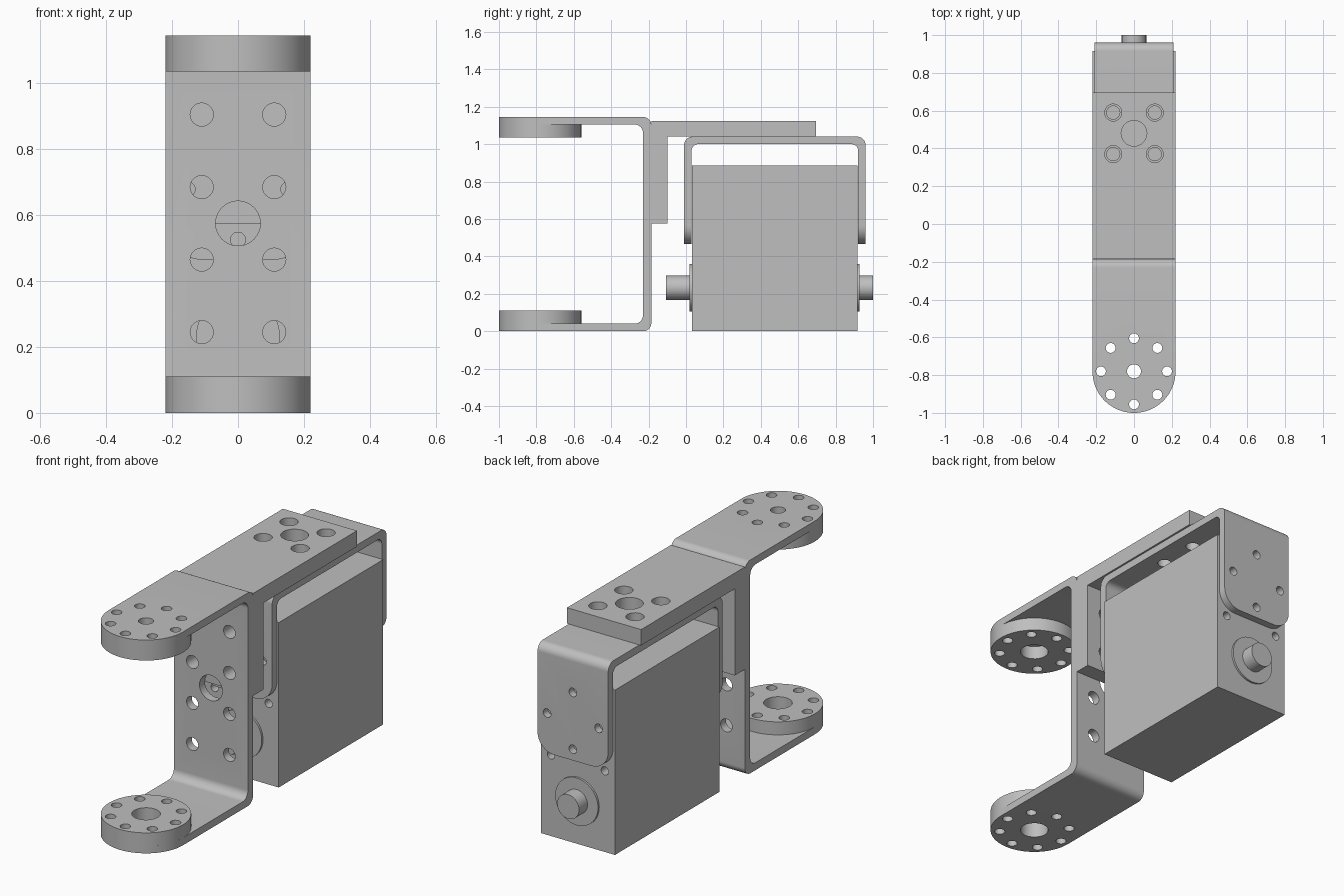
import bpy, bmesh, math
from mathutils import Vector

if "Cube" in bpy.data.objects:
    bpy.data.objects.remove(bpy.data.objects["Cube"])

grey = bpy.data.materials.new("plain grey")
grey.diffuse_color = (0.52, 0.52, 0.52, 1)
grey.use_nodes = True
grey.node_tree.nodes["Principled BSDF"].inputs["Base Color"].default_value = grey.diffuse_color

AXES = {'x': lambda a, b, t: (t, a, b),
        'y': lambda a, b, t: (a, t, b),
        'z': lambda a, b, t: (a, b, t)}


def rounded(pts, segs=12):
    """Outline from (a, b, radius) right-angle corners."""
    out = []
    for i, (a, b, r) in enumerate(pts):
        p = Vector((a, b))
        if r == 0:
            out.append(p)
            continue
        u = (Vector(pts[i - 1][:2]) - p).normalized()
        v = (Vector(pts[(i + 1) % len(pts)][:2]) - p).normalized()
        c = p + (u + v) * r
        for k in range(segs + 1):
            t = k / segs * math.pi / 2
            out.append(c - v * r * math.cos(t) - u * r * math.sin(t))
    return out


def circle(a, b, r, n=24):
    return [(a + r * math.cos(2 * math.pi * k / n), b + r * math.sin(2 * math.pi * k / n)) for k in range(n)]


def prism(name, axis, *solids):
    """Each solid is (outline, low, high), extruded along the axis."""
    bm = bmesh.new()
    for outline, lo, hi in solids:
        f = AXES[axis]
        low = [bm.verts.new(f(p[0], p[1], lo)) for p in outline]
        top = [bm.verts.new(f(p[0], p[1], hi)) for p in outline]
        bm.faces.new(low)
        bm.faces.new(top[::-1])
        n = len(low)
        for i in range(n):
            bm.faces.new((low[i], top[i], top[(i + 1) % n], low[(i + 1) % n]))
    bmesh.ops.recalc_face_normals(bm, faces=bm.faces)
    me = bpy.data.meshes.new(name)
    bm.to_mesh(me)
    bm.free()
    me.materials.append(grey)
    ob = bpy.data.objects.new(name, me)
    bpy.context.collection.objects.link(ob)
    return ob


def activate(ob):
    bpy.ops.object.select_all(action='DESELECT')
    ob.select_set(True)
    bpy.context.view_layer.objects.active = ob


def boolean(ob, cutter, op='DIFFERENCE'):
    cutter.hide_render = True
    m = ob.modifiers.new("cut", 'BOOLEAN')
    m.operation, m.solver, m.object = op, 'EXACT', cutter
    activate(ob)
    bpy.ops.object.modifier_apply(modifier=m.name)
    bpy.data.objects.remove(cutter)


def drill(ob, axis, holes, lo, hi):
    boolean(ob, prism("cutter", axis, *[(circle(a, b, r), lo, hi) for a, b, r in holes]))


W = 0.22          # half width
HY = -0.78        # horn centre
ring = [(0.175 * math.cos(k * math.pi / 4), HY + 0.175 * math.sin(k * math.pi / 4), 0.026) for k in range(8)]
parts = []

# front C bracket with round arm ends
c = prism("front_bracket", 'x', (rounded([
    (-1.1, 0, 0), (-0.185, 0, 0.045), (-0.185, 1.145, 0.045), (-1.1, 1.145, 0),
    (-1.1, 1.105, 0), (-0.23, 1.105, 0.045), (-0.23, 0.04, 0.045), (-1.1, 0.04, 0)]), -0.3, 0.3))
boolean(c, prism("plan", 'z', (rounded([(-W, -1, 0.2199), (W, -1, 0.2199), (W, 0.1, 0), (-W, 0.1, 0)], 20),
                               -0.2, 1.4)), 'INTERSECT')
drill(c, 'z', ring, -0.1, 1.3)
drill(c, 'z', [(0, HY, 0.07)], -0.1, 0.3)
drill(c, 'z', [(0, HY, 0.037)], 0.9, 1.3)
plate_holes = [(s * 0.11, z, 0.035) for s in (-1, 1) for z in (0.245, 0.465, 0.685, 0.905)]
drill(c, 'y', plate_holes + [(0, 0.575, 0.068)], -0.3, -0.15)
parts.append(c)

# horn discs inside the arms
for name, lo, hi in (("lower_horn", 0.04, 0.11), ("upper_horn", 1.035, 1.105)):
    h = prism(name, 'z', (circle(0, HY, W, 80), lo, hi))
    drill(h, 'z', ring + [(0, HY, 0.07)], lo - 0.1, hi + 0.1)
    parts.append(h)

# thick L bracket
top_xy = [(sx * 0.11, y) for sx in (-1, 1) for y in (0.37, 0.59)]
el = prism("angle_bracket", 'x', ([
    (-0.185, 0.575), (-0.10, 0.575), (-0.10, 1.04), (0.695, 1.04), (0.695, 1.125), (-0.185, 1.125)], -W, W))
drill(el, 'z', [(x, y, 0.045) for x, y in top_xy] + [(0, 0.48, 0.068)], 0.95, 1.2)
drill(el, 'y', [(s * 0.11, z, 0.035) for s in (-1, 1) for z in (0.685, 0.905)], -0.3, 0)
parts.append(el)

# U bracket over the servo, with rounded lower leg corners
u = prism("servo_bracket", 'x', (rounded([
    (-0.01, 0.3, 0), (-0.01, 1.04, 0.045), (0.96, 1.04, 0.045), (0.96, 0.3, 0),
    (0.92, 0.3, 0), (0.92, 1.0, 0.035), (0.03, 1.0, 0.035), (0.03, 0.3, 0)]), -0.3, 0.3))
boolean(u, prism("leg_shape", 'y', (rounded([
    (-0.21, 0.465, 0.1), (0.21, 0.465, 0.1), (0.21, 1.2, 0), (-0.21, 1.2, 0)]), -0.2, 1.2)), 'INTERSECT')
drill(u, 'z', [(x, y, 0.035) for x, y in top_xy] + [(0, 0.48, 0.068)], 0.9, 1.1)
drill(u, 'y', [(0, 0.525, 0.023), (0, 0.83, 0.023), (-0.153, 0.678, 0.023), (0.153, 0.678, 0.023)], -0.1, 1.1)
parts.append(u)

# servo body with blind screw holes on both ends
body = prism("servo_body", 'y', ([(-W, 0), (W, 0), (W, 0.885), (-W, 0.885)], 0.031, 0.917))
for lo, hi in ((-0.1, 0.11), (0.83, 1.0)):
    drill(body, 'y', [(s * 0.16, z, 0.022) for s in (-1, 1) for z in (0.435,)], lo, hi)
parts.append(body)

# output flanges and shafts
for name, f0, f1, s0, s1 in (("front", 0.02, 0.031, -0.107, 0.02), ("back", 0.917, 0.928, 0.928, 1.0)):
    parts.append(prism(name + "_flange", 'y', (circle(0, 0.232, 0.127, 64), f0, f1)))
    parts.append(prism(name + "_shaft", 'y', (circle(0, 0.232, 0.065, 48), s0, s1)))

for ob in parts:
    activate(ob)
    bpy.ops.object.shade_smooth_by_angle(angle=math.radians(30))
